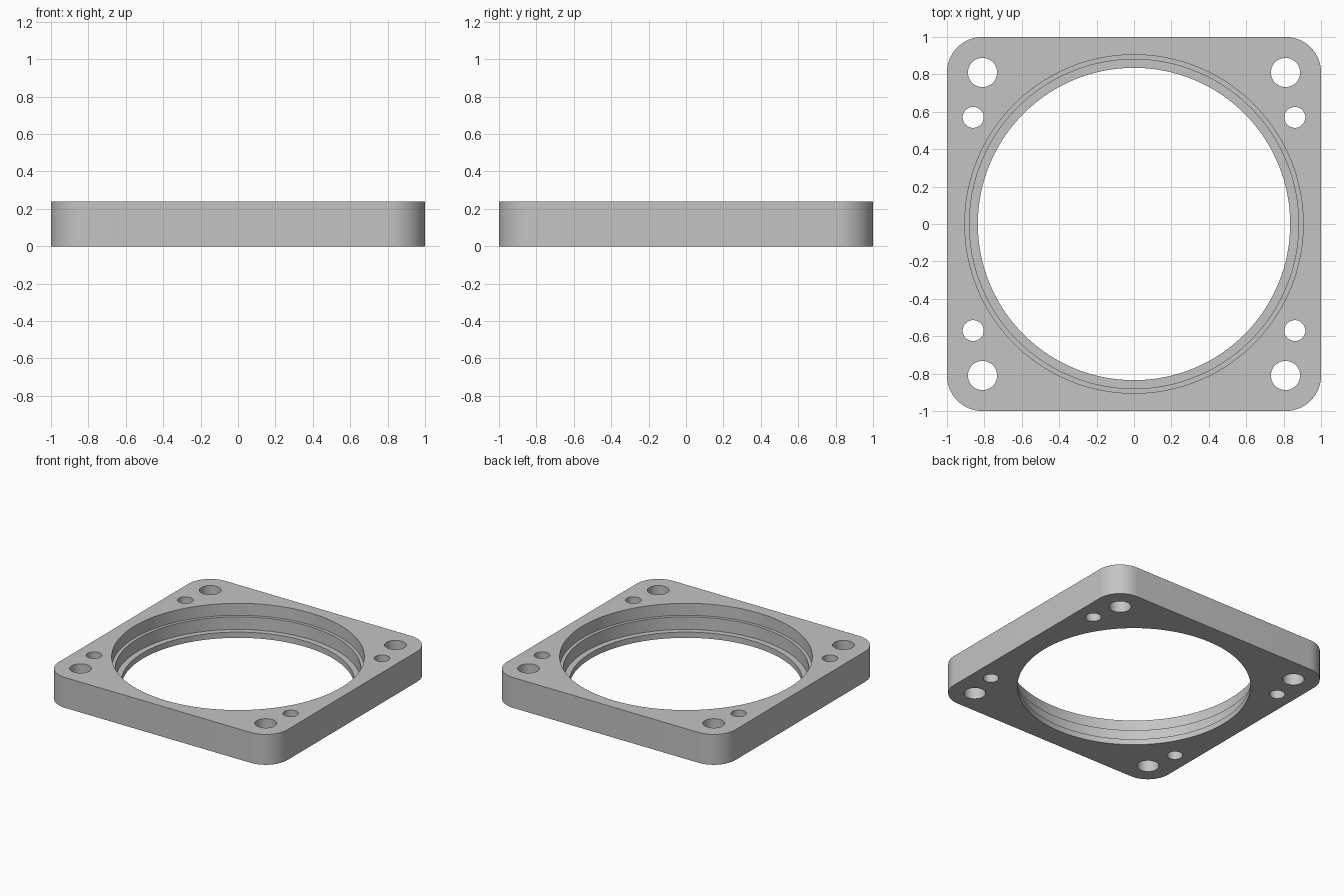
import bpy, bmesh, math

HEIGHT = 0.24
OVER = 0.05  # cutter overshoot

cube = bpy.data.objects.get("Cube")
if cube:
    bpy.data.objects.remove(cube, do_unlink=True)

grey = bpy.data.materials.new("satin_grey")
grey.use_nodes = True
colour = (0.55, 0.55, 0.55, 1)
grey.diffuse_color = colour
grey.node_tree.nodes["Principled BSDF"].inputs["Base Color"].default_value = colour


def make_object(name, bm):
    bmesh.ops.recalc_face_normals(bm, faces=bm.faces)
    mesh = bpy.data.meshes.new(name)
    bm.to_mesh(mesh)
    bm.free()
    mesh.materials.append(grey)
    obj = bpy.data.objects.new(name, mesh)
    bpy.context.collection.objects.link(obj)
    return obj


def lathe(bm, profile, x=0, y=0, sides=48):
    """Closed solid of revolution from (radius, z) pairs, bottom to top."""
    rings = []
    for radius, z in profile:
        angles = [math.tau * i / sides for i in range(sides)]
        rings.append([bm.verts.new((x + radius * math.cos(a), y + radius * math.sin(a), z))
                      for a in angles])
    for low, high in zip(rings, rings[1:]):
        for i in range(sides):
            j = (i + 1) % sides
            bm.faces.new((low[i], low[j], high[j], high[i]))
    bm.faces.new(rings[0][::-1])
    bm.faces.new(rings[-1])


# Square plate with rounded upright corners
bm = bmesh.new()
bmesh.ops.create_cube(bm, size=1)
for v in bm.verts:
    v.co.x *= 2
    v.co.y *= 2
    v.co.z = (v.co.z + 0.5) * HEIGHT
upright = [e for e in bm.edges if abs(e.verts[0].co.z - e.verts[1].co.z) > 0.1]
bmesh.ops.bevel(bm, geom=upright, offset=0.19, segments=16, profile=0.5, affect="EDGES")
plate = make_object("flange_plate", bm)

# Stepped central bore, wider towards the top, with two ledges
bm = bmesh.new()
lathe(bm, [(0.835, -OVER), (0.835, 0.045), (0.88, 0.045),
           (0.88, 0.145), (0.905, 0.145), (0.905, HEIGHT + OVER)], sides=128)
bore = make_object("bore_cutter", bm)

# Large and small through holes at each corner
bm = bmesh.new()
for sx in (-1, 1):
    for sy in (-1, 1):
        for x, y, radius in ((0.81, 0.81, 0.078), (0.86, 0.57, 0.056)):
            lathe(bm, [(radius, -OVER), (radius, HEIGHT + OVER)], sx * x, sy * y)
holes = make_object("hole_cutter", bm)

# Cut the openings
bpy.ops.object.select_all(action="DESELECT")
bpy.context.view_layer.objects.active = plate
plate.select_set(True)
for cutter in (bore, holes):
    cutter.hide_render = True
    mod = plate.modifiers.new(cutter.name, "BOOLEAN")
    mod.operation = "DIFFERENCE"
    mod.solver = "EXACT"
    mod.object = cutter
    bpy.ops.object.modifier_apply(modifier=mod.name)
    bpy.data.objects.remove(cutter, do_unlink=True)

bpy.ops.object.shade_smooth_by_angle(angle=math.radians(30))
